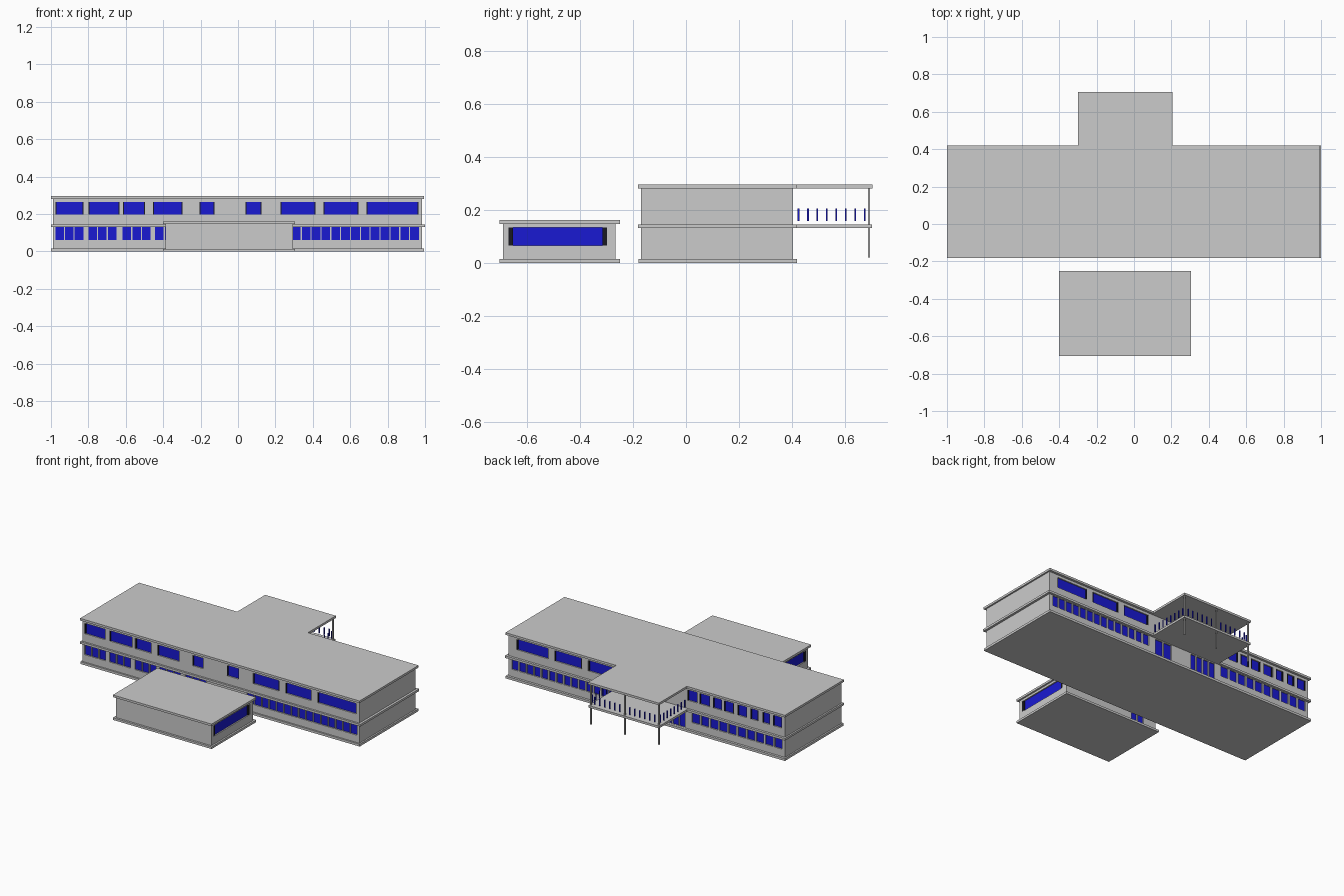
import bpy, bmesh

if "Cube" in bpy.data.objects:
    bpy.data.objects.remove(bpy.data.objects["Cube"])

def material(name, col):
    m = bpy.data.materials.new(name)
    m.diffuse_color = col
    m.use_nodes = True
    m.node_tree.nodes["Principled BSDF"].inputs["Base Color"].default_value = m.diffuse_color
    return m

BLUE = material("blue_glass", (0.01, 0.01, 0.65, 1))
DARK = material("dark_frame", (0.01, 0.01, 0.015, 1))

def boxes(name, items, mat=None):
    """One object made from (x0, x1, y0, y1, z0, z1) boxes."""
    bm = bmesh.new()
    for x0, x1, y0, y1, z0, z1 in items:
        r = bmesh.ops.create_cube(bm, size=1)
        for v in r["verts"]:
            v.co = (x1 if v.co.x > 0 else x0, y1 if v.co.y > 0 else y0, z1 if v.co.z > 0 else z0)
    me = bpy.data.meshes.new(name)
    bm.to_mesh(me)
    bm.free()
    ob = bpy.data.objects.new(name, me)
    bpy.context.collection.objects.link(ob)
    if mat:
        me.materials.append(mat)
    return ob

def wall(name, axis, face, inward, a0, a1, z0, z1, openings, jamb=0.006):
    """Wall with openings (a, b, zlow, zhigh), recessed glass and dark jambs."""
    def box(a, b, d0, d1, lo, hi):
        p, q = sorted((face + inward * d0, face + inward * d1))
        return (a, b, p, q, lo, hi) if axis == "x" else (p, q, a, b, lo, hi)
    solid, glass, jambs, cur, t = [], [], [], a0, 0.02
    for a, b, lo, hi in sorted(openings):
        if a > cur:
            solid.append(box(cur, a, 0, t, z0, z1))
        solid.append(box(a, b, 0, t, hi, z1))
        if lo > z0:
            solid.append(box(a, b, 0, t, z0, lo))
        glass.append(box(a, b, 0.008, 0.014, lo, hi))
        if jamb:
            jambs += [box(a, a + jamb, 0.002, 0.008, lo, hi), box(b - jamb, b, 0.002, 0.008, lo, hi)]
        cur = b
    solid.append(box(cur, a1, 0, t, z0, z1))
    boxes(name + "_wall", solid)
    if glass:
        boxes(name + "_glass", glass, BLUE)
    if jambs:
        boxes(name + "_jambs", jambs, DARK)

def panes(a, b, n, gap=0.006, lo=0.062, hi=0.13):
    w = (b - a) / n
    return [(a + i * w + gap / 2, a + (i + 1) * w - gap / 2, lo, hi) for i in range(n)]

X0, X1, Y0, Y1 = -0.99, 0.985, -0.17, 0.405
G, M, T = (0.015, 0.131), (0.145, 0.281), 0.0

# Floor slabs and roof
boxes("ground_slab", [(-1, 0.995, -0.18, 0.42, 0, 0.015)])
boxes("middle_slab", [(-1, 1, -0.182, 0.42, 0.131, 0.145)])
boxes("balcony_slab", [(-0.3, 0.205, 0.42, 0.703, 0.131, 0.145)])
boxes("roof_slab", [(-1, 0.995, -0.182, 0.42, 0.281, 0.295)])
boxes("terrace_roof", [(-0.3, 0.205, 0.42, 0.705, 0.281, 0.295)])

# Front walls
wall("front_lower", "x", Y0, 1, X0, X1, *G,
     [p for a in (-0.98, -0.803, -0.62, -0.446, -0.262) for p in panes(a, a + 0.156, 3)]
     + panes(0.18, 0.97, 15), 0)
wall("front_upper", "x", Y0, 1, X0, X1, *M,
     [(a, b, 0.198, 0.265) for a, b in
      [(-0.976, -0.826), (-0.8, -0.634), (-0.615, -0.497), (-0.455, -0.297), (-0.206, -0.126),
       (0.04, 0.126), (0.227, 0.414), (0.457, 0.644), (0.687, 0.965)]])

# Back walls, with tall doors below the balcony
wall("back_lower", "x", Y1, -1, X0, X1, *G,
     panes(-0.975, -0.32, 10, 0.012) + panes(0.22, 0.965, 14, 0.01)
     + panes(-0.28, -0.09, 4, 0.008, 0.016, 0.125) + panes(0.05, 0.18, 2, 0.008, 0.016, 0.125), 0)
wall("back_upper", "x", Y1, -1, X0, X1, *M,
     [(a, b, 0.198, 0.265) for a, b in
      [(-0.97, -0.905), (-0.885, -0.83), (-0.8, -0.745), (-0.72, -0.65), (-0.625, -0.555),
       (-0.54, -0.475), (-0.455, -0.38), (-0.365, -0.295), (0.23, 0.415), (0.46, 0.655), (0.697, 0.925)]]
     + panes(-0.15, 0.05, 2, 0.01, 0.15, 0.262))

# End walls
for z, tag in ((G, "lower"), (M, "upper")):
    wall("left_" + tag, "y", X0, 1, Y0 + 0.02, Y1 - 0.02, *z, [])
    wall("right_" + tag, "y", X1, -1, Y0 + 0.02, Y1 - 0.02, *z, [])

# Terrace posts and balusters
boxes("terrace_posts", [(x - 0.004, x + 0.004, 0.687, 0.695, z0, z1)
                        for x in (-0.29, -0.048, 0.195) for z0, z1 in ((0.02, 0.131), (0.145, 0.281))])
spots = [(x, 0.425 + i * 0.0357) for x in (-0.29, 0.195) for i in range(8)]
spots += [(-0.262 + i * 0.0357, 0.691) for i in range(13)]
boxes("balusters", [(x - 0.003, x + 0.003, y - 0.003, y + 0.003, 0.158, 0.205) for x, y in spots], BLUE)

# Front pavilion
boxes("pavilion_slabs", [(-0.4, 0.305, -0.705, -0.25, z, z + 0.014) for z in (0, 0.147)])
P = (0.014, 0.147)
wall("pavilion_front", "x", -0.692, 1, -0.388, 0.294, *P, [])
wall("pavilion_back", "x", -0.266, -1, -0.388, 0.294, *P, panes(-0.3, -0.2, 2, 0.008, 0.016, 0.13), 0)
for tag, x, d in (("left", -0.388, 1), ("right", 0.294, -1)):
    wall("pavilion_" + tag, "y", x, d, -0.672, -0.286, *P, [(-0.671, -0.298, 0.065, 0.133)], 0.018)
